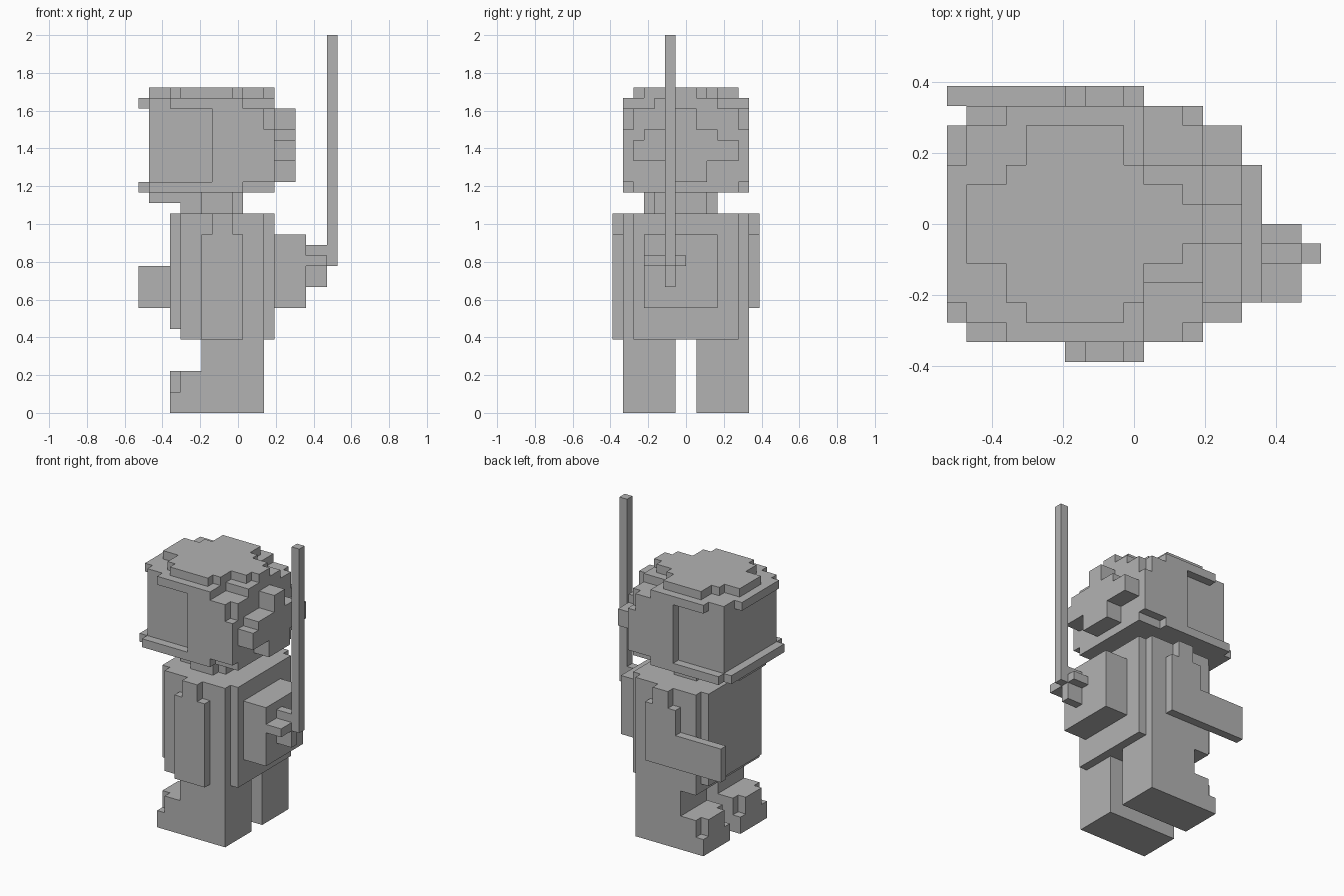
import bpy
import bmesh
from itertools import product
from mathutils import Vector

old = bpy.data.objects.get("Cube")
if old:
    bpy.data.objects.remove(old, do_unlink=True)

# Block size and the grid corner of the whole figure
UNIT = 2 / 36
ORIGIN = Vector((-9.5, -7, 0))

grey = bpy.data.materials.new("plain grey")
grey.use_nodes = True
colour = (0.45, 0.45, 0.45, 1)
grey.diffuse_color = colour
grey.node_tree.nodes["Principled BSDF"].inputs["Base Color"].default_value = colour


def cells(box):
    """All grid cells inside a box given as x, y and z ranges."""
    (x0, x1), (y0, y1), (z0, z1) = box
    return set(product(range(x0, x1), range(y0, y1), range(z0, z1)))


def block_part(name, boxes, cuts=(), mirror=False):
    """Join boxes on the grid, remove cuts, and keep only the outer skin."""
    solid = set().union(*(cells(b) for b in boxes))
    for cut in cuts:
        solid -= cells(cut)
    bm = bmesh.new()
    for cell in solid:
        base = Vector(cell)
        for axis, side in product(range(3), (0, 1)):
            step = Vector((0, 0, 0))
            step[axis] = 2 * side - 1
            if tuple(int(c) for c in base + step) in solid:
                continue
            u, v = Vector((0, 0, 0)), Vector((0, 0, 0))
            u[(axis + 1) % 3] = 1
            v[(axis + 2) % 3] = 1
            corner = base + step * side
            ring = [corner, corner + u, corner + u + v, corner + v]
            if not side:
                ring.reverse()
            bm.faces.new([bm.verts.new((p + ORIGIN) * UNIT) for p in ring])
    bmesh.ops.remove_doubles(bm, verts=bm.verts, dist=UNIT / 100)
    bmesh.ops.dissolve_limit(bm, angle_limit=0.01, verts=bm.verts, edges=bm.edges)
    mesh = bpy.data.meshes.new(name)
    bm.to_mesh(mesh)
    bm.free()
    mesh.materials.append(grey)
    obj = bpy.data.objects.new(name, mesh)
    bpy.context.collection.objects.link(obj)
    if mirror:
        mod = obj.modifiers.new("Mirror", "MIRROR")
        mod.use_axis = (False, True, False)
    return obj


# Legs with boots, toe corners cut away
block_part("legs",
           [((6, 12), (1, 6), (0, 7)), ((3, 6), (1, 6), (0, 4))],
           cuts=[((3, 4), (1, 2), (2, 4)), ((3, 4), (5, 6), (2, 4))],
           mirror=True)

# Torso with a chest layer and a back layer
block_part("torso", [
    ((4, 12), (1, 13), (7, 19)),
    ((3, 4), (2, 12), (8, 19)),
    ((12, 13), (2, 12), (7, 19)),
])

# One arm hangs, the other reaches forward
block_part("hanging_arm", [
    ((6, 10), (0, 1), (7, 17)),
    ((7, 9), (0, 1), (17, 19)),
])
block_part("reaching_arm", [
    ((6, 10), (13, 14), (10, 17)),
    ((7, 9), (13, 14), (17, 19)),
    ((0, 6), (13, 14), (10, 14)),
])

# Neck and chin
block_part("neck", [
    ((6, 9), (3, 10), (19, 21)),
    ((9, 10), (4, 9), (19, 21)),
    ((4, 6), (4, 9), (19, 21)),
    ((1, 4), (4, 9), (20, 21)),
])

# Helmet: stepped layers with rims around the sunken visor
block_part("helmet", [
    ((1, 10), (1, 13), (21, 22)),
    ((10, 13), (2, 12), (21, 22)),
    ((0, 1), (2, 12), (21, 22)),
    ((1, 13), (1, 13), (22, 29)),
    ((3, 10), (1, 13), (29, 30)),
    ((1, 3), (2, 12), (29, 30)),
    ((10, 13), (4, 10), (29, 30)),
    ((0, 1), (3, 10), (29, 30)),
    ((4, 9), (2, 12), (30, 31)),
    ((3, 10), (3, 10), (30, 31)),
    ((1, 12), (5, 9), (30, 31)),
    ((12, 13), (6, 8), (30, 31)),
], cuts=[
    ((1, 7), (1, 2), (22, 29)),
    ((1, 7), (12, 13), (22, 29)),
    ((12, 13), (1, 2), (27, 30)),
    ((12, 13), (12, 13), (27, 30)),
])

# Stepped bump on the back of the helmet
block_part("helmet_back", [
    ((13, 15), (5, 9), (22, 24)),
    ((13, 15), (2, 12), (24, 26)),
    ((13, 15), (3, 10), (26, 27)),
    ((13, 15), (6, 8), (27, 29)),
])

# Backpack, cross-shaped mount and tall aerial
block_part("backpack", [((13, 16), (3, 10), (10, 17))])
block_part("aerial_mount", [
    ((16, 18), (3, 7), (14, 15)),
    ((16, 18), (5, 6), (12, 16)),
])
block_part("aerial", [((18, 19), (5, 6), (14, 36))])
